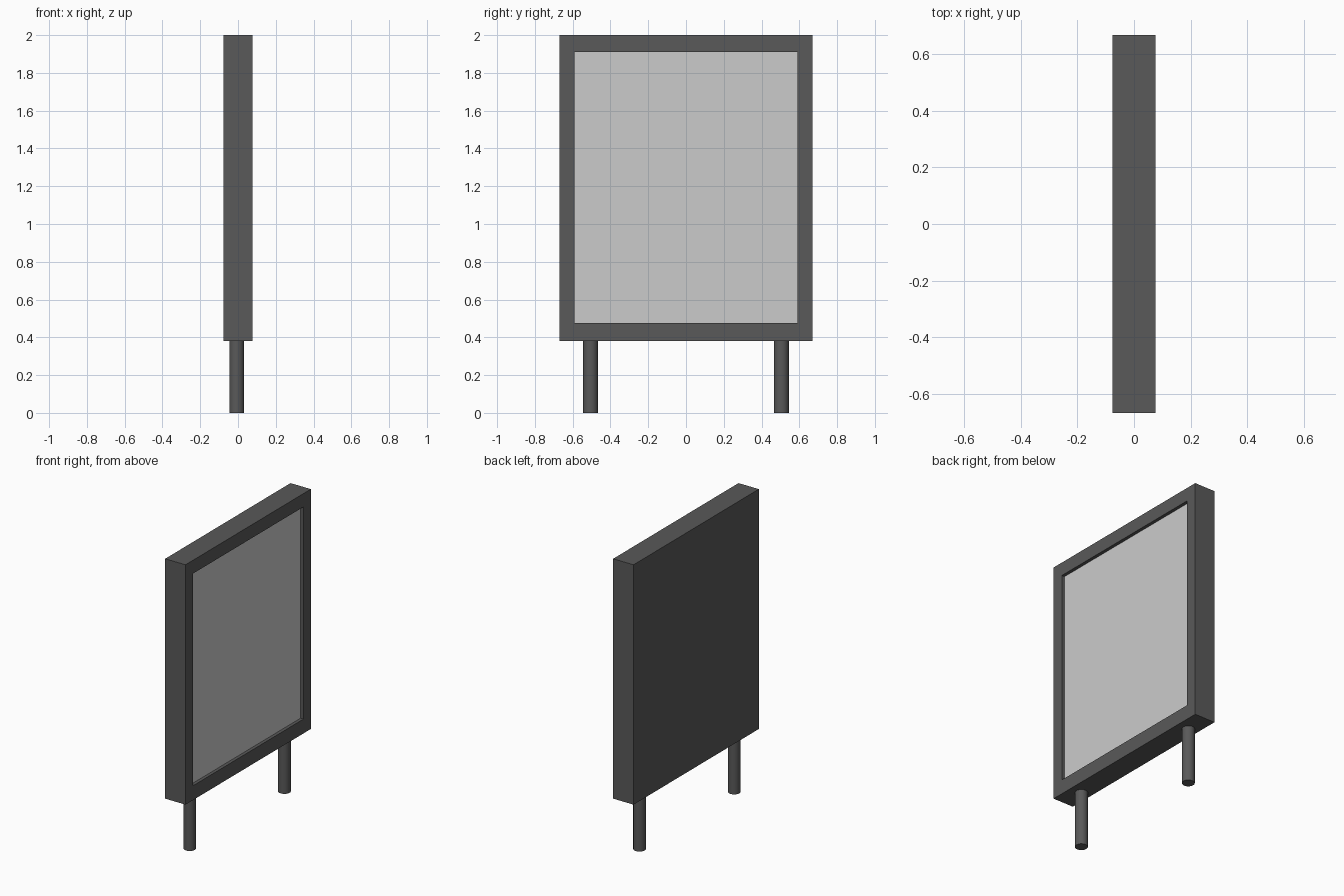
import bpy, bmesh
from mathutils import Matrix

if "Cube" in bpy.data.objects:
    bpy.data.objects.remove(bpy.data.objects["Cube"])

HALF_X, HALF_Y, Z0, Z1 = 0.076, 0.669, 0.38, 2.0   # casing
PANEL_Y, PANEL_Z0, PANEL_Z1 = 0.591, 0.477, 1.91   # display opening
RECESS = 0.022
LEG_X, LEG_Y, LEG_R = -0.007, 0.505, 0.039


def material(name, value):
    mat = bpy.data.materials.new(name)
    mat.diffuse_color = (value, value, value, 1)
    mat.use_nodes = True
    mat.node_tree.nodes["Principled BSDF"].inputs["Base Color"].default_value = mat.diffuse_color
    return mat


def add_object(name, bm, mat):
    mesh = bpy.data.meshes.new(name)
    bm.to_mesh(mesh)
    bm.free()
    mesh.materials.append(mat)
    obj = bpy.data.objects.new(name, mesh)
    bpy.context.collection.objects.link(obj)
    return obj


dark = material("dark_metal", 0.1)
light = material("panel_grey", 0.55)

# Casing: box with an inset, recessed opening on the +x side
bm = bmesh.new()
bmesh.ops.create_cube(bm, size=1, matrix=Matrix.Translation((0, 0, (Z0 + Z1) / 2))
                      @ Matrix.Diagonal((2 * HALF_X, 2 * HALF_Y, Z1 - Z0, 1)))
bm.normal_update()
face = next(f for f in bm.faces if f.normal.x > 0.9)
bmesh.ops.inset_region(bm, faces=[face], thickness=0.05)
for v in face.verts:
    v.co.y = PANEL_Y if v.co.y > 0 else -PANEL_Y
    v.co.z = PANEL_Z1 if v.co.z > 1.2 else PANEL_Z0
floor = bmesh.ops.extrude_discrete_faces(bm, faces=[face])["faces"]
for v in floor[0].verts:
    v.co.x -= RECESS
bmesh.ops.delete(bm, geom=floor, context='FACES_ONLY')
add_object("casing", bm, dark)

# Display panel closing the bottom of the recess
bm = bmesh.new()
bm.faces.new([bm.verts.new((HALF_X - RECESS, y, z)) for y, z in (
    (-PANEL_Y, PANEL_Z0), (PANEL_Y, PANEL_Z0), (PANEL_Y, PANEL_Z1), (-PANEL_Y, PANEL_Z1))])
add_object("display_panel", bm, light)

# Two round legs
for side, name in ((-1, "front_leg"), (1, "back_leg")):
    bm = bmesh.new()
    bmesh.ops.create_cone(bm, cap_ends=True, segments=32, radius1=LEG_R, radius2=LEG_R,
                          depth=Z0, matrix=Matrix.Translation((LEG_X, side * LEG_Y, Z0 / 2)))
    for f in bm.faces:
        f.smooth = len(f.verts) == 4
    for e in bm.edges:
        e.smooth = e.calc_face_angle(0) < 0.6
    add_object(name, bm, dark)
